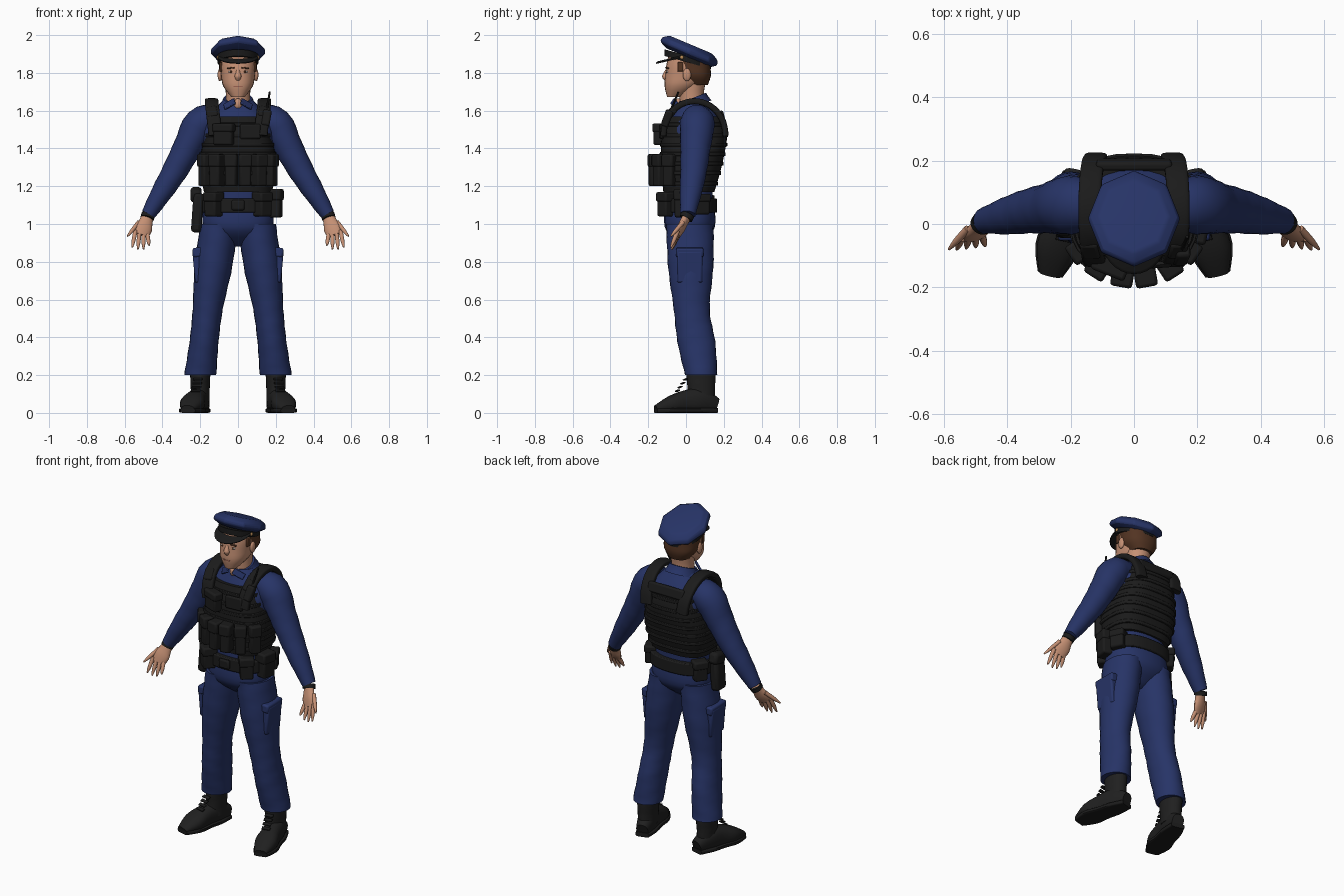
import bpy, bmesh, math
from mathutils import Vector, Matrix, Euler

if "Cube" in bpy.data.objects:
    bpy.data.objects.remove(bpy.data.objects["Cube"])


def material(name, red, green, blue):
    made = bpy.data.materials.new(name)
    made.use_nodes = True
    made.diffuse_color = (red, green, blue, 1)
    shader = made.node_tree.nodes["Principled BSDF"]
    shader.inputs["Base Color"].default_value = (red, green, blue, 1)
    shader.inputs["Roughness"].default_value = .8
    return made


NAVY = material("navy cloth", .02, .034, .135)
BLACK = material("black gear", .011, .011, .011)
BOOT = material("boot leather", .014, .014, .014)
SKIN = material("skin", .56, .28, .175)
LIP = material("lips", .32, .12, .08)
HAIR = material("brown hair", .085, .034, .016)
WHITE = material("eye white", .6, .58, .55)
BRASS = material("brass", .5, .27, .1)
ACROSS, FORWARD = Vector((1, 0, 0)), Vector((0, 1, 0))
parts = []


def finish(name, bm, mat, both=False, bevel=0):
    bmesh.ops.recalc_face_normals(bm, faces=bm.faces)
    mesh = bpy.data.meshes.new(name)
    bm.to_mesh(mesh)
    bm.free()
    mesh.materials.append(mat)
    part = bpy.data.objects.new(name, mesh)
    bpy.context.scene.collection.objects.link(part)
    if bevel:
        soften = part.modifiers.new("soft edges", 'BEVEL')
        soften.width, soften.segments = bevel, 2
    if both:
        part.modifiers.new("other side", 'MIRROR')
    parts.append(part)


def along(start, end, count):
    """Evenly spaced points on a straight line."""
    return [Vector(start).lerp(Vector(end), i / (count - 1)) for i in range(count)]


def column(low, high, offsets):
    """Evenly spaced heights, each with its own y offset."""
    return [Vector((0, y, p.z)) for y, p in zip(offsets, along((0, 0, low), (0, 0, high), len(offsets)))]


def sections(path, widths, depth, steps):
    """Cross-sections (x, y, z, width, depth) smoothed along the path."""
    depths = depth if isinstance(depth, list) else [w * depth for w in widths]
    rough = [(*p, w, d) for p, w, d in zip(path, widths, depths)]
    smooth, last = [], len(rough) - 1
    for i in range(last):
        before, a, b, after = (rough[max(0, min(last, i + k))] for k in (-1, 0, 1, 2))
        for s in range(steps):
            t = s / steps
            smooth.append([p + t * t * (3 - 2*t) * (q - p) + t * (1 - t) / 2 * ((1 - t) * (q - o) - t * (r - p))
                           for o, p, q, r in zip(before, a, b, after)])
    return smooth + [rough[-1]]


def loft(name, path, widths, mat, depth=1, square=2, ref=None, tilt=0, steps=3, sides=24, fold=0,
         both=False, bevel=0):
    """Skin a row of rounded rings; with ref the rings turn to follow the path."""
    rows = sections(path, widths, depth, steps)
    centres = [Vector(row[:3]) for row in rows]
    bm = bmesh.new()
    rings = []
    for i, (centre, row) in enumerate(zip(centres, rows)):
        u, v = ACROSS, Vector((0, 1, -tilt))
        if ref:
            ahead = (centres[min(i + 1, len(rows) - 1)] - centres[max(i - 1, 0)]).normalized()
            u = (ref - ref.dot(ahead) * ahead).normalized()
            v = ahead.cross(u)
        ring = []
        for j in range(sides):
            angle = math.tau * j / sides
            crease = 1 + fold * math.sin(2 * angle + 2 * i)
            c, s = (math.copysign(abs(f) ** (2 / square), f) for f in (math.cos(angle), math.sin(angle)))
            ring.append(bm.verts.new(centre + crease * (u * row[3] * c + v * row[4] * s)))
        rings.append(ring)
    for low, high in zip(rings, rings[1:]):
        for j in range(sides):
            k = (j + 1) % sides
            bm.faces.new((low[j], low[k], high[k], high[j]))
    bm.faces.new(rings[0])
    bm.faces.new(rings[-1])
    finish(name, bm, mat, both, bevel)


def box(name, at, size, mat, turn=(0, 0, 0), bevel=.01, both=False):
    bm = bmesh.new()
    spin = Euler([math.radians(a) for a in turn]).to_matrix().to_4x4()
    bmesh.ops.create_cube(bm, size=1, matrix=Matrix.Translation(at) @ spin @ Matrix.Diagonal((*size, 1)))
    finish(name, bm, mat, both, bevel)


def ball(name, at, size, mat, both=True):
    bm = bmesh.new()
    bmesh.ops.create_uvsphere(bm, u_segments=16, v_segments=10, radius=1,
                              matrix=Matrix.Translation(at) @ Matrix.Diagonal((*size, 1)))
    finish(name, bm, mat, both)


def pouch(name, angle, height, reach, size, both=False):
    """Soft box with a lid, set around the body at an angle from the front."""
    a = math.radians(angle)
    at = Vector((.2 * math.sin(a), .02 - reach * math.cos(a), height))
    wide, deep, tall = size
    box(name, at, size, BLACK, (0, 0, angle), both=both)
    lid = (wide + .01, deep + .01, tall * .4)
    box(name + "_lid", at + Vector((0, 0, tall * .3)), lid, BLACK, (0, 0, angle), both=both)


# Body landmarks on the model's left side
HIP, KNEE, CUFF = Vector((.1, .02, 1)), Vector((.16, .03, .55)), Vector((.2, .08, .2))
SHOULDER, ELBOW, WRIST = Vector((.2, .06, 1.53)), Vector((.335, .04, 1.28)), Vector((.475, .01, 1.05))
HEEL, TOE = Vector((.185, .16, 0)), Vector((.265, -.16, 0))
KNUCKLES = Vector((.51, -.045, .94))

# Trousers with cargo pockets
loft("hips", column(.88, 1.12, [.02] * 4), [.04, .17, .188, .172], NAVY, depth=.72, square=2.3)
loft("trouser_legs", along(HIP, KNEE, 3) + along(KNEE, CUFF, 3)[1:], [.1, .1, .08, .077, .085], NAVY,
     depth=[.125, .12, .095, .1, .085], steps=6, fold=.015, both=True)
box("cargo_pockets", (.212, .02, .775), (.045, .135, .17), NAVY, (0, 5, 0), both=True)
box("cargo_flaps", (.212, .02, .85), (.055, .145, .05), NAVY, (0, 5, 0), both=True)

# Boots, toes turned out
heights = [.04, .065, .06, .045, .02]
footprint = [.035, .053, .055, .064, .035]
uppers = [p + Vector((0, 0, h)) for p, h in zip(along(HEEL, TOE, 5), heights)]
loft("boot_feet", uppers, footprint, BOOT, depth=heights, square=2.4, ref=ACROSS, both=True)
soles = [p + Vector((0, 0, .013)) for p in along(HEEL, TOE, 5)]
loft("boot_soles", soles, [w + .005 for w in footprint], BLACK, depth=[.013] * 5, square=5,
     ref=ACROSS, both=True)
loft("boot_shafts", along(CUFF - Vector((0, 0, .14)), CUFF + Vector((0, 0, .05)), 4), [.05, .05, .053, .055],
     BOOT, depth=1.45, fold=.012, both=True)
for k in range(4):
    lace = Vector((.222, -.045, .117)) + k * Vector((-.003, .014, .02))
    box("boot_laces", lace, (.05, .02, .007), BLACK, (25, 0, 12), .002, True)

# Shirt, collar and sleeves
loft("shirt", column(1.05, 1.65, [.02, .02, .03, .04, .05, .04]), [.17, .17, .18, .185, .185, .085], NAVY,
     depth=[.12, .12, .13, .145, .14, .075], square=2.3)
loft("sleeves", [SHOULDER + Vector((-.08, 0, .03))] + along(SHOULDER, ELBOW, 3) + along(ELBOW, WRIST, 3)[1:],
     [.075, .092, .08, .07, .058, .04], NAVY, depth=.95, ref=FORWARD, steps=4, fold=.018, both=True)
loft("collar", column(1.615, 1.665, [.035, .03, .03]), [.1, .088, .076], NAVY, tilt=-.4)
box("collar_points", (.045, -.058, 1.635), (.07, .012, .036), NAVY, (-25, 28, 25), .004, True)
ball("open_neck", (0, -.042, 1.635), (.022, .02, .03), SKIN, False)

# Vest body with rows of webbing
vest = (column(1.17, 1.57, [.015, .025, .035, .045, .05]), [.18, .2, .198, .172, .148])
vest_depth = [.135, .155, .168, .172, .143]
loft("vest", *vest, BLACK, depth=vest_depth, square=2.9, sides=32)
for x, y, z, wide, deep in sections(*vest, vest_depth, 2)[1:-1]:
    loft("vest_webbing", column(z - .01, z + .01, [y, y]), [wide + .006] * 2, BLACK,
         depth=[deep + .006] * 2, square=2.9, sides=32, steps=1, bevel=.003)
arc = [math.pi * i / 8 for i in range(9)]
loft("vest_straps", [Vector((.12 + .02 * math.sin(a), .045 - .165 * math.cos(a), 1.47 + .18 * math.sin(a)))
                     for a in arc], [.036] * 9, BLACK, depth=.45, square=4, ref=ACROSS, both=True)
box("strap_pads", (.138, -.078, 1.59), (.06, .035, .07), BLACK, (-40, 12, 0), both=True)
box("back_yoke", (0, .188, 1.57), (.24, .03, .06), BLACK, (14, 0, 0))

# Vest pouches and radio
for name, angle in (("magazine_pouches", 10), ("outer_pouches", 33), ("side_pouches", 56)):
    pouch(name, angle, 1.285, .18, (.06, .075, .17), True)
pouch("chest_pouch", -22, 1.475, .165, (.105, .05, .115))
box("chest_panel", (.065, -.13, 1.49), (.11, .02, .08), BLACK, (0, 0, 4))
box("radio", (.15, -.1, 1.56), (.045, .04, .09), BLACK, (-20, 10, 0))
loft("radio_antenna", along((.15, -.085, 1.59), (.168, -.04, 1.7), 2), [.007, .005], BLACK, sides=8, ref=FORWARD)

# Belt gear
loft("belt", column(1.06, 1.135, [.02] * 2), [.196] * 2, BLACK, depth=.74, square=2.4, sides=32, steps=1, bevel=.006)
box("belt_buckle", (0, -.13, 1.1), (.07, .02, .055), BLACK)
pouch("front_belt_pouches", 40, 1.105, .16, (.075, .075, .13), True)
pouch("left_hip_pouch", 78, 1.11, .16, (.085, .07, .15))
pouch("left_rear_pouch", 115, 1.105, .14, (.08, .06, .11))
pouch("right_rear_pouch", -125, 1.095, .14, (.075, .06, .12))
box("holster", (-.215, 0, 1.06), (.055, .09, .21), BLACK, (0, 4, 0), .018)
box("holster_grip", (-.222, .015, 1.155), (.06, .1, .07), BLACK, (12, 0, 0), .018)

# Hands, palms forward and thumbs outward
loft("palms", along(WRIST, KNUCKLES, 4), [.03, .036, .045, .036], SKIN, depth=[.024, .022, .02, .012],
     ref=Vector((.8, 0, .6)), sides=16, both=True)
finger = [.012, .0115, .01, .004]
bases = along((.543, -.043, .965), (.48, -.036, .945), 4)
tips = along((.56, -.08, .876), (.47, -.07, .886), 4)
for name, base, tip, extra in zip(("index", "middle", "ring", "little"), bases, tips, (0, .014, .016, 0)):
    loft(name + "_fingers", along(base, tip - Vector((0, 0, extra)), 4), finger, SKIN, sides=10,
         ref=FORWARD, both=True)
loft("thumbs", along((.525, -.015, 1.01), (.585, -.08, .935), 4), finger, SKIN, sides=10, ref=FORWARD, both=True)
loft("wrist_bands", along(WRIST, WRIST.lerp(KNUCKLES, .2), 2), [.036] * 2, BLACK, ref=FORWARD, both=True)

# Head and face
loft("neck", column(1.6, 1.76, [.035, .03, .035]), [.068, .064, .07], SKIN)
loft("head", column(1.672, 1.9, [-.065, -.025, 0, .01, .01]), [.035, .078, .09, .095, .085], SKIN,
     depth=[.035, .088, .11, .114, .1], square=2.25)
loft("nose", column(1.822, 1.76, [-.096, -.106, -.109, -.104]), [.009, .012, .018, .011], SKIN, sides=12)
ball("ears", (.096, .005, 1.79), (.012, .022, .034), SKIN)
ball("eyes", (.036, -.093, 1.806), (.015, .011, .007), WHITE)
ball("irises", (.036, -.102, 1.806), (.006, .004, .006), HAIR)
box("eyebrows", (.038, -.1, 1.826), (.038, .012, .008), HAIR, (0, 6, 14), .002, True)
box("mouth", (0, -.107, 1.728), (.048, .012, .007), LIP, bevel=.002)
loft("hair", column(1.735, 1.875, [.055, .045, .035, .03]), [.062, .096, .1, .1], HAIR,
     depth=[.06, .086, .095, .098], square=2.3)
box("sideburns", (.091, -.03, 1.832), (.012, .03, .05), HAIR, (0, 0, -8), .004, True)

# Peaked cap
loft("cap_crown", column(1.88, 1.95, [.015, .015, .02, .025]), [.114, .147, .143, .11], NAVY,
     depth=1.04, tilt=.42, sides=8, steps=1, bevel=.008)
loft("cap_band", column(1.855, 1.89, [.01] * 2), [.109] * 2, BLACK, depth=1.13, tilt=.28, steps=1)
loft("cap_visor", column(1.878, 1.89, [-.03] * 3), [.104, .107, .1], BLACK, depth=1.2, tilt=-.24, sides=32)
ball("cap_buttons", (.107, -.022, 1.882), (.006, .01, .01), BRASS)

# Smooth shading with sharp edges kept
bpy.ops.object.select_all(action='DESELECT')
for part in parts:
    part.select_set(True)
bpy.context.view_layer.objects.active = parts[0]
bpy.ops.object.shade_smooth_by_angle(angle=math.radians(40))
